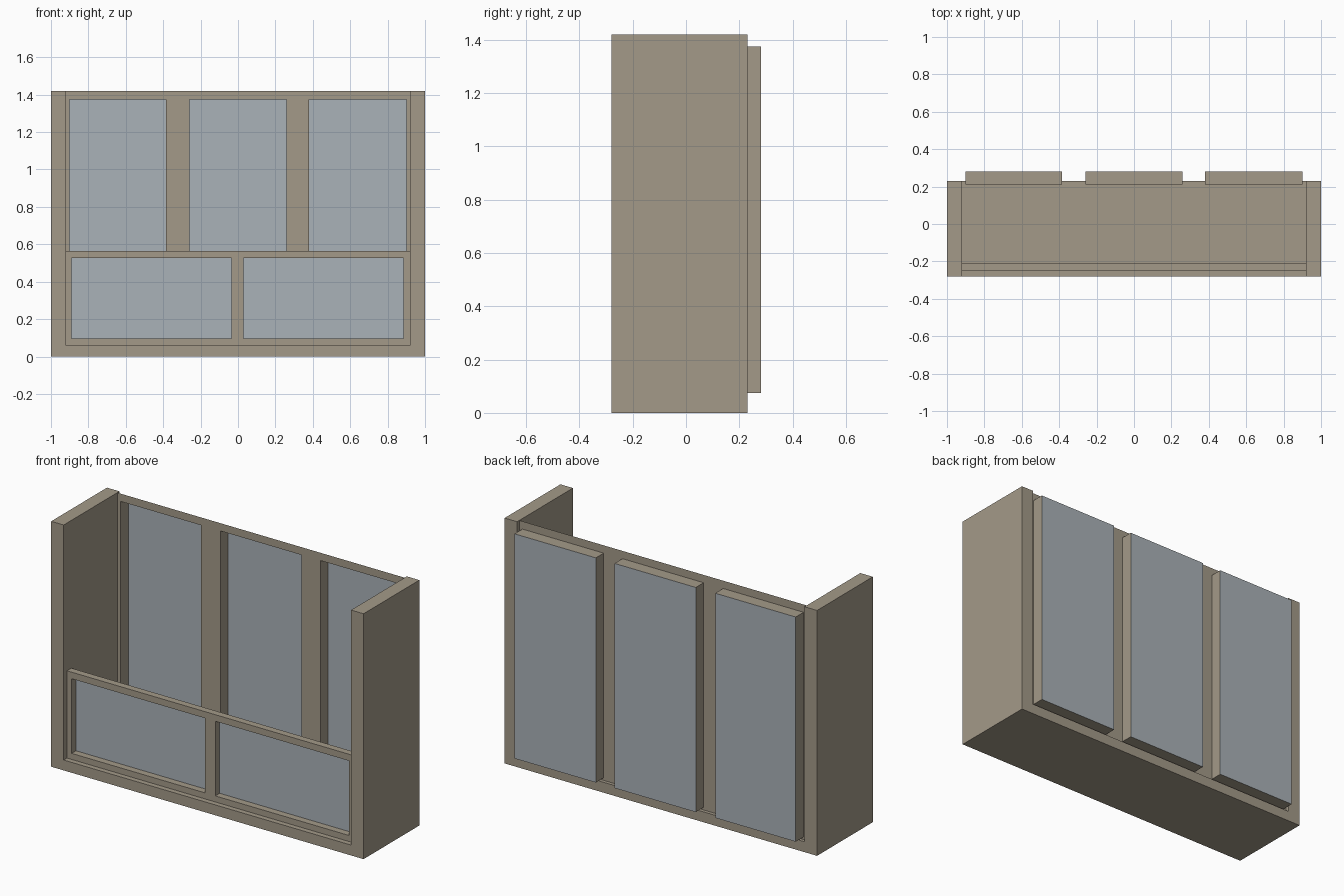
import bpy
import bmesh

cube = bpy.data.objects.get("Cube")
if cube:
    bpy.data.objects.remove(cube, do_unlink=True)


def material(name, rgb):
    m = bpy.data.materials.new(name)
    m.use_nodes = True
    m.diffuse_color = (*rgb, 1)
    bsdf = m.node_tree.nodes["Principled BSDF"]
    bsdf.inputs["Base Color"].default_value = (*rgb, 1)
    bsdf.inputs["Roughness"].default_value = 0.8
    return m


TAN = material("tan wood", (0.371, 0.323, 0.250))
GLASS = material("pale blue glass", (0.402, 0.445, 0.479))


def finish(bm, name):
    me = bpy.data.meshes.new(name)
    bm.to_mesh(me)
    bm.free()
    me.materials.append(TAN)
    me.materials.append(GLASS)
    ob = bpy.data.objects.new(name, me)
    bpy.context.collection.objects.link(ob)
    return ob


def window_panel(name, xs, zs, y, depth, solid):
    """Upright grid whose odd middle-row cells become pockets ending in glass."""
    bm = bmesh.new()

    def quad(points, mat=0):
        bm.faces.new([bm.verts.new(p) for p in points]).material_index = mat

    def plate(x0, x1, z0, z1, at, mat=0):
        quad([(x0, at, z0), (x1, at, z0), (x1, at, z1), (x0, at, z1)], mat)

    def rim(x0, x1, z0, z1):
        ring = [(x0, z0), (x1, z0), (x1, z1), (x0, z1)]
        for (ax, az), (bx, bz) in zip(ring, ring[1:] + ring[:1]):
            quad([(ax, y, az), (bx, y, bz), (bx, y + depth, bz), (ax, y + depth, az)])

    for i in range(len(xs) - 1):
        for j in range(len(zs) - 1):
            cell = (xs[i], xs[i + 1], zs[j], zs[j + 1])
            if i % 2 and j % 2:
                plate(*cell, y + depth, 1)
                rim(*cell)
            else:
                plate(*cell, y)
                if solid:
                    plate(*cell, y + depth)
    if solid:
        rim(xs[0], xs[-1], zs[0], zs[-1])
    bmesh.ops.remove_doubles(bm, verts=bm.verts, dist=0.0005)
    bmesh.ops.recalc_face_normals(bm, faces=bm.faces)
    return finish(bm, name)


# U-shaped shell: base and two side walls in one extruded profile
W, INNER, H, FLOOR = 1.0, 0.92, 1.42, 0.06
FRONT, BACK = -0.28, 0.23
half = [(W, 0), (W, H), (INNER, H), (INNER, FLOOR)]
profile = half + [(-x, z) for x, z in reversed(half)]
bm = bmesh.new()
face = bm.faces.new([bm.verts.new((x, FRONT, z)) for x, z in profile])
ext = bmesh.ops.extrude_face_region(bm, geom=[face], use_keep_orig=True)
moved = [v for v in ext["geom"] if isinstance(v, bmesh.types.BMVert)]
bmesh.ops.translate(bm, verts=moved, vec=(0, BACK - FRONT, 0))
bmesh.ops.recalc_face_normals(bm, faces=bm.faces)
finish(bm, "base_and_side_walls")

# Low front panel with two recessed windows
window_panel("front_panel", [-INNER, -0.89, -0.035, 0.03, 0.885, INNER],
             [FLOOR, 0.095, 0.527, 0.565], -0.25, 0.04, True)

# Tall thin back sheet with three pockets that stand out behind
window_panel("back_panel", [-INNER, -0.9, -0.385, -0.26, 0.26, 0.38, 0.9, INNER],
             [FLOOR, 0.075, 1.375, H], 0.21, 0.072, False)
